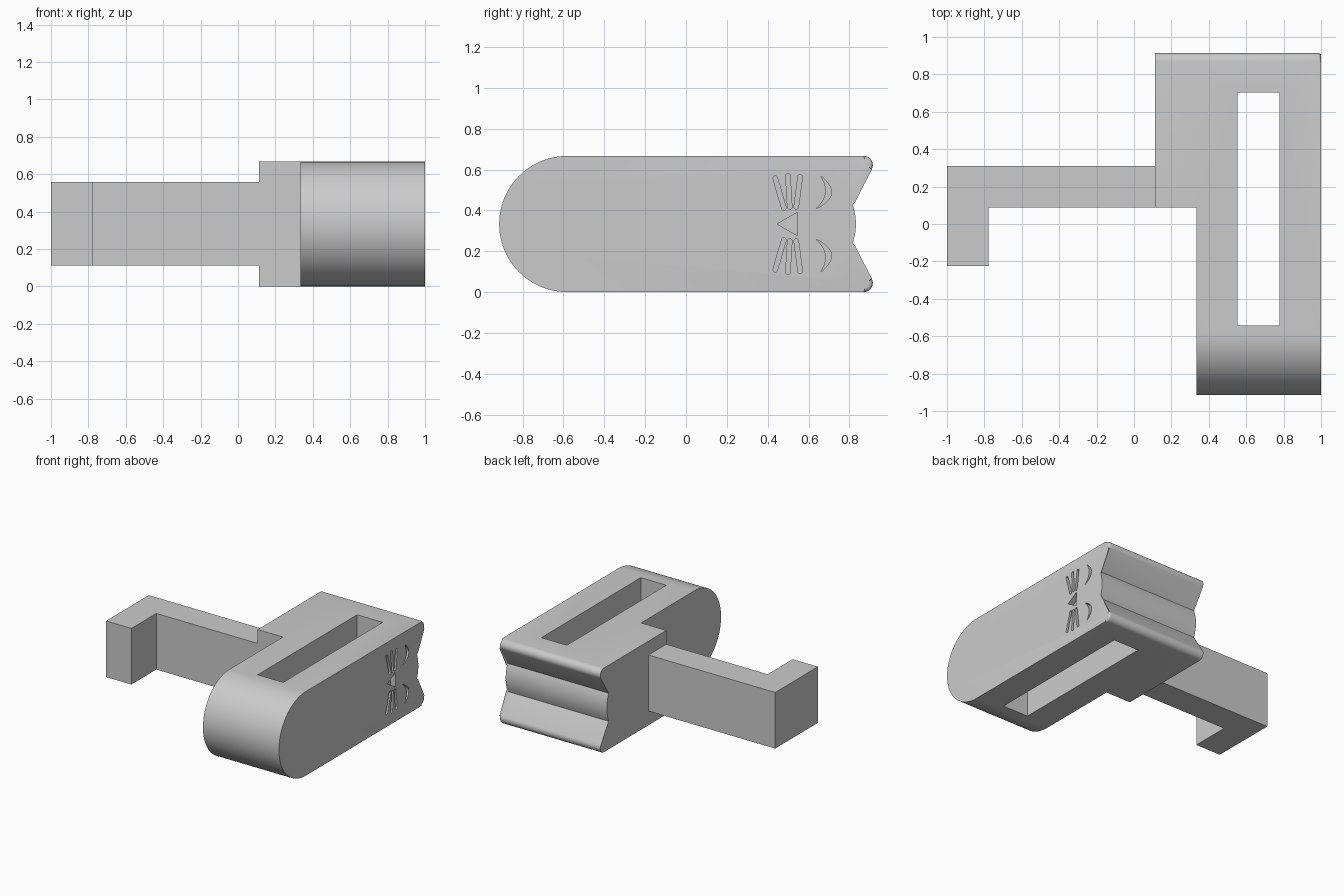
import bpy, bmesh, math
from mathutils import Vector

if "Cube" in bpy.data.objects:
    bpy.data.objects.remove(bpy.data.objects["Cube"])

H = 0.667            # body height
MID = H / 2
FACE_X = 1.0         # outer side of the body

grey = bpy.data.materials.new("plain grey")
grey.diffuse_color = (0.6, 0.6, 0.6, 1)
grey.use_nodes = True
grey.node_tree.nodes["Principled BSDF"].inputs["Base Color"].default_value = grey.diffuse_color


def prism(bm, pts, axis, lo, hi):
    """Extrude a 2D outline along x (points are y,z) or z (points are x,y)."""
    def place(p, h):
        return (h, p[0], p[1]) if axis == 'x' else (p[0], p[1], h)
    bottom = [bm.verts.new(place(p, lo)) for p in pts]
    top = [bm.verts.new(place(p, hi)) for p in pts]
    n = len(pts)
    bm.faces.new(bottom[::-1])
    bm.faces.new(top)
    for i in range(n):
        j = (i + 1) % n
        bm.faces.new((bottom[i], bottom[j], top[j], top[i]))


def finish(bm, name):
    bmesh.ops.recalc_face_normals(bm, faces=bm.faces)
    me = bpy.data.meshes.new(name)
    bm.to_mesh(me)
    bm.free()
    me.materials.append(grey)
    ob = bpy.data.objects.new(name, me)
    bpy.context.collection.objects.link(ob)
    return ob


def arc(cy, cz, r, a0, a1, n):
    return [(cy + r * math.cos(math.radians(a0 + (a1 - a0) * i / n)),
             cz + r * math.sin(math.radians(a0 + (a1 - a0) * i / n))) for i in range(n + 1)]


def curve3(a, ctrl, b, n=10):
    """Quadratic curve passing through ctrl half way along."""
    a, m, b = Vector(a), Vector(ctrl), Vector(b)
    c = 2 * m - (a + b) / 2
    return [tuple((1 - t) ** 2 * a + 2 * t * (1 - t) * c + t * t * b)
            for t in (i / n for i in range(n + 1))]


def flip(pts):
    return [(y, H - z) for y, z in pts][::-1]


# Body outline: round front end, two rounded ears and a domed head at the back
r = 0.045
ear = arc(0.915 - r, H - r, r, -32, 90, 8)
outline = (arc(-0.915 + MID, MID, MID, 90, 270, 48) + flip(ear)
           + curve3((0.81, 0.222), (0.832, MID), (0.81, H - 0.222), 12) + ear)
bm = bmesh.new()
prism(bm, outline, 'x', 0.112, FACE_X)
rim = [e for e in bm.edges if all(v.co.x > 0.99 for v in e.verts)]
bmesh.ops.bevel(bm, geom=rim, offset=0.018, segments=4, profile=0.5,
                affect='EDGES', clamp_overlap=True)
body = finish(bm, "body")

# Step beside the arm and the long slot through the body
bm = bmesh.new()
prism(bm, [(0.0, -1.2), (0.333, -1.2), (0.333, 0.087), (0.0, 0.087)], 'z', -0.2, 1.0)
prism(bm, [(0.553, -0.543), (0.777, -0.543), (0.777, 0.703), (0.553, 0.703)], 'z', -0.2, 1.0)
openings = finish(bm, "openings_cutter")

# Engraved face: nose, whiskers and crescent eyes
bm = bmesh.new()
shapes = [[(0.447, MID), (0.545, MID - 0.057), (0.545, MID + 0.057)]]
for a, b in (((0.437, 0.558), (0.479, 0.412)),
             ((0.499, 0.570), (0.508, 0.417)),
             ((0.559, 0.565), (0.540, 0.417))):
    ang = math.degrees(math.atan2(b[1] - a[1], b[0] - a[0]))
    whisker = arc(*a, 0.011, ang + 90, ang + 270, 6) + arc(*b, 0.011, ang - 90, ang + 90, 6)
    shapes += [whisker, flip(whisker)]
top_tip, low_tip = (0.659, 0.570), (0.637, 0.408)
eye = curve3(low_tip, (0.712, 0.482), top_tip) + curve3(top_tip, (0.684, 0.485), low_tip)[1:-1]
shapes += [eye, flip(eye)]
for s in shapes:
    prism(bm, s, 'x', FACE_X - 0.045, FACE_X + 0.1)
engraving = finish(bm, "face_cutter")

for cutter in (openings, engraving):
    bpy.context.view_layer.objects.active = body
    mod = body.modifiers.new("cut", 'BOOLEAN')
    mod.operation = 'DIFFERENCE'
    mod.solver = 'EXACT'
    mod.object = cutter
    bpy.ops.object.modifier_apply(modifier=mod.name)
    bpy.data.objects.remove(cutter)

# Hooked arm
bm = bmesh.new()
prism(bm, [(-1, -0.225), (-0.778, -0.225), (-0.778, 0.087), (0.112, 0.087),
           (0.112, 0.31), (-1, 0.31)], 'z', 0.112, 0.557)
finish(bm, "hook_arm")

bpy.ops.object.select_all(action='DESELECT')
body.select_set(True)
bpy.context.view_layer.objects.active = body
bpy.ops.object.shade_smooth_by_angle(angle=math.radians(30))
